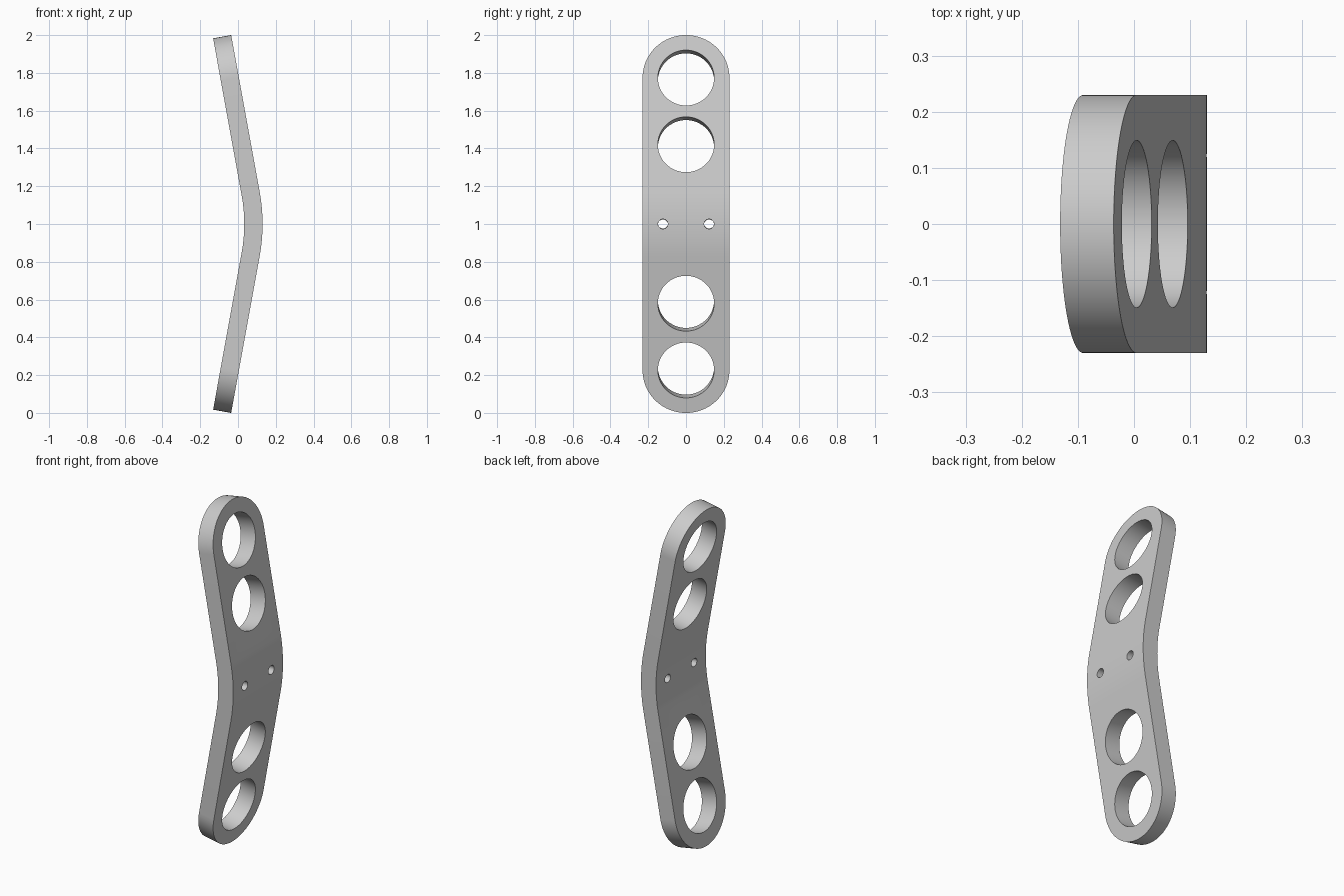
import bpy, bmesh, math
from mathutils import Vector

cube = bpy.data.objects.get("Cube")
if cube:
    bpy.data.objects.remove(cube, do_unlink=True)

HALF_WIDTH = 0.23
THICK = 0.097
BEND = math.radians(10.3)       # tilt of each arm
RADIUS = 0.95                   # outer bend radius
OUTER_X = 0.13
ARC = RADIUS * BEND             # half length of the curved middle
END = ARC + 0.614               # centre of each rounded end along the plate
INNER = ARC + 0.255             # centre of each inner hole


def add_loop(curve, points):
    spline = curve.splines.new('POLY')
    spline.points.add(len(points) - 1)
    for p, (u, s) in zip(spline.points, points):
        p.co = (u, s, 0, 1)
    spline.use_cyclic_u = True


def arc(cu, cs, r, start, sweep, n):
    return [(cu + r * math.cos(start + sweep * i / n),
             cs + r * math.sin(start + sweep * i / n)) for i in range(n + 1)]


def bend(u, s, d):
    """Wrap the flat plate: u across, s along, d depth from the outer face."""
    a = max(-BEND, min(BEND, s / RADIUS))
    rest = s - a * RADIUS
    r = RADIUS - d
    return Vector((OUTER_X - RADIUS + r * math.cos(a) - rest * math.sin(a),
                   u,
                   1 + r * math.sin(a) + rest * math.cos(a)))


# Flat outline with rounded ends and its holes
curve = bpy.data.curves.new("plate_outline", 'CURVE')
curve.dimensions = '2D'
curve.fill_mode = 'BOTH'
curve.extrude = THICK / 2
add_loop(curve, arc(0, END, HALF_WIDTH, 0, math.pi, 40)
         + arc(0, -END, HALF_WIDTH, math.pi, math.pi, 40))
for s in (-END, -INNER, INNER, END):
    add_loop(curve, arc(0, s, 0.149, 0, math.tau, 64)[:-1])
for u in (-0.122, 0.122):
    add_loop(curve, arc(u, 0, 0.026, 0, math.tau, 24)[:-1])

flat = bpy.data.objects.new("plate_outline", curve)
bpy.context.collection.objects.link(flat)
depsgraph = bpy.context.evaluated_depsgraph_get()
mesh = bpy.data.meshes.new_from_object(flat.evaluated_get(depsgraph))
bpy.data.objects.remove(flat, do_unlink=True)

# Slice the middle into strips, then wrap it round the bend
bm = bmesh.new()
bm.from_mesh(mesh)
bmesh.ops.remove_doubles(bm, verts=bm.verts, dist=0.0001)
STRIPS = 16
for i in range(STRIPS + 1):
    s = ARC * (2 * i / STRIPS - 1)
    bmesh.ops.bisect_plane(bm, geom=bm.verts[:] + bm.edges[:] + bm.faces[:],
                           dist=0.00001, plane_co=(0, s, 0), plane_no=(0, 1, 0))
for v in bm.verts:
    v.co = bend(v.co.x, v.co.y, THICK / 2 - v.co.z)
bmesh.ops.recalc_face_normals(bm, faces=bm.faces)
bm.to_mesh(mesh)
bm.free()

# Plate object and its colour
mesh.name = "bent_plate"
plate = bpy.data.objects.new("bent_plate", mesh)
bpy.context.collection.objects.link(plate)

grey = bpy.data.materials.new("light_grey")
grey.use_nodes = True
colour = (0.6, 0.6, 0.6, 1)
grey.diffuse_color = colour
grey.node_tree.nodes["Principled BSDF"].inputs["Base Color"].default_value = colour
mesh.materials.clear()
mesh.materials.append(grey)
for poly in mesh.polygons:
    poly.material_index = 0

bpy.ops.object.select_all(action='DESELECT')
plate.select_set(True)
bpy.context.view_layer.objects.active = plate
bpy.ops.object.shade_smooth_by_angle(angle=math.radians(30))
